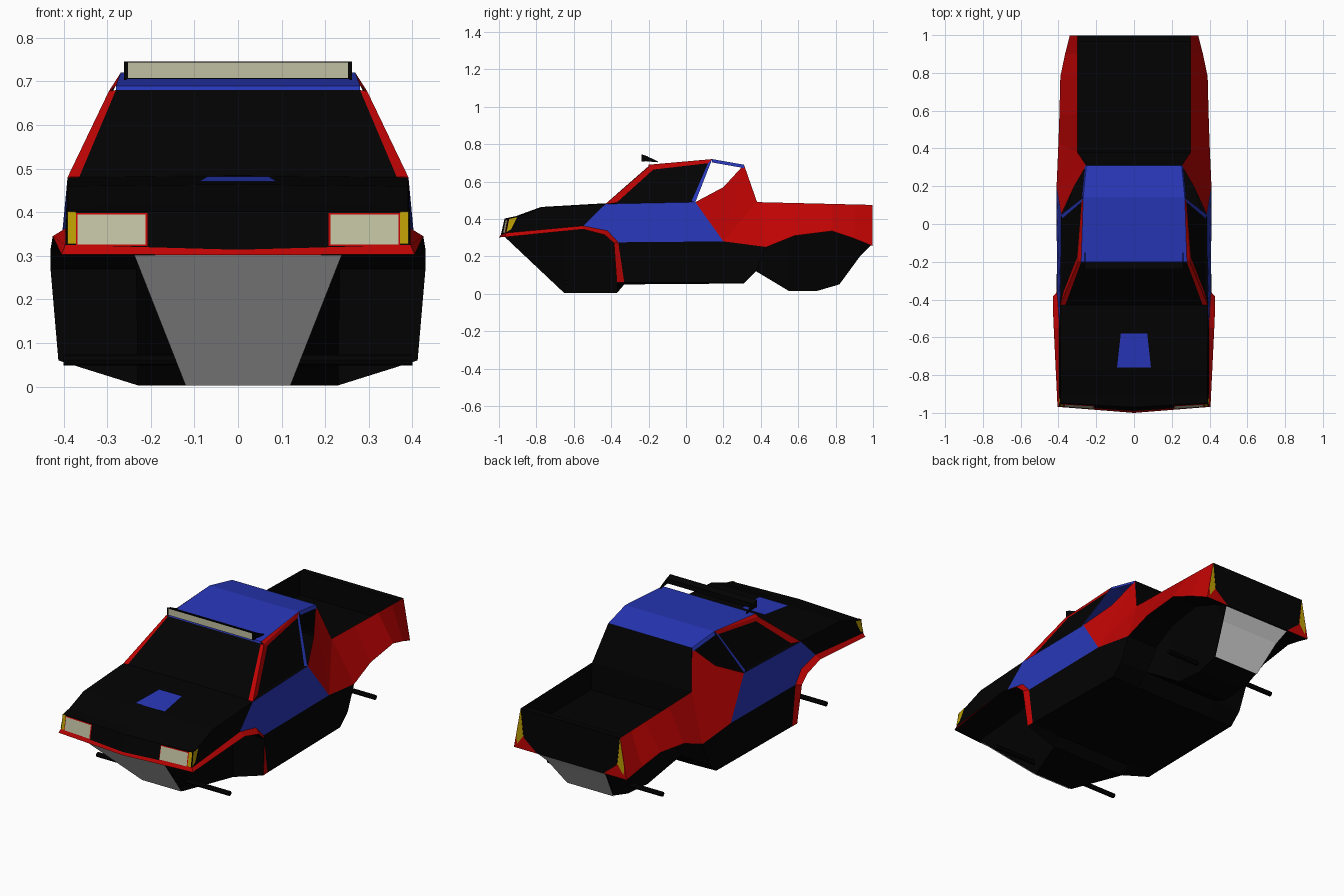
import bpy, bmesh, math
from mathutils import Vector as V

if "Cube" in bpy.data.objects:
    bpy.data.objects.remove(bpy.data.objects["Cube"])


def material(name, rgb):
    m = bpy.data.materials.new(name)
    m.diffuse_color = (*rgb, 1)
    m.use_nodes = True
    m.node_tree.nodes["Principled BSDF"].inputs["Base Color"].default_value = m.diffuse_color
    return m


RED = material("red paint", (0.52, 0.001, 0.001))
BLUE = material("blue paint", (0.021, 0.038, 0.48))
BLACK = material("black", (0.0007, 0.0007, 0.0007))
GREY = material("bare metal", (0.76, 0.76, 0.76))
LAMP = material("lamp glass", (0.53, 0.53, 0.36))
AMBER = material("amber lens", (0.5, 0.34, 0.001))


def panel(name, mat, polys, mirror=True, inward=False):
    """Sheet panels given as point lists, facing away from the body axis."""
    bm = bmesh.new()
    for poly in polys:
        for s in ((1, -1) if mirror else (1,)):
            pts = [V((p[0] * s, p[1], p[2])) for p in poly]
            f = bm.faces.new([bm.verts.new(p) for p in pts])
            f.normal_update()
            c = f.calc_center_median()
            out = c - V((0, max(-0.6, min(0.6, c.y)), 0.35))
            if (f.normal.dot(out) < 0) != inward:
                f.normal_flip()
    bmesh.ops.remove_doubles(bm, verts=bm.verts, dist=0.0005)
    return finish(name, mat, bm)


def finish(name, mat, bm):
    me = bpy.data.meshes.new(name)
    bm.to_mesh(me)
    bm.free()
    me.materials.append(mat)
    ob = bpy.data.objects.new(name, me)
    bpy.context.collection.objects.link(ob)
    return ob


def extrude_x(name, mat, profile, x0, x1):
    """Solid from a (y, z) profile between two x positions."""
    bm = bmesh.new()
    a = [bm.verts.new((x0, y, z)) for y, z in profile]
    b = [bm.verts.new((x1, y, z)) for y, z in profile]
    n = len(a)
    bm.faces.new(a)
    bm.faces.new(b[::-1])
    for i in range(n):
        bm.faces.new((a[i], b[i], b[(i + 1) % n], a[(i + 1) % n]))
    bmesh.ops.recalc_face_normals(bm, faces=bm.faces)
    return finish(name, mat, bm)


def strips(a, b):
    """Quads joining two equally long point rows."""
    return [[a[i], a[i + 1], b[i + 1], b[i]] for i in range(len(a) - 1)]


def mid(p, q, t):
    return tuple(V(p).lerp(V(q), t))


def at_x(p, x):
    return (x, p[1], p[2])


def flip(p):
    return (-p[0], p[1], p[2])


def across(p, q):
    """Full-width quad between two right-hand points."""
    return [p, flip(p), flip(q), q]


# Key points of the right-hand side
END = 0.998
nose, lip = (0, -1.0, 0.302), (0.405, -0.968, 0.303)
nose_up, lip_up = (0, -0.99, 0.314), (0.396, -0.962, 0.325)
hood0, hood1 = (0.39, -0.948, 0.402), (0.39, -0.90, 0.412)
hood2, hood3 = (0.39, -0.775, 0.46), (0.391, -0.43, 0.48)
nose_top = (0, -0.97, 0.402)
belt, sill = (0.385, 0.05, 0.49), (0.41, 0.20, 0.28)
roof1, roof2, roof3 = (0.296, -0.20, 0.678), (0.269, 0.14, 0.72), (0.252, 0.31, 0.69)
rim1, rim2 = (0.30, 0.38, 0.49), (0.30, END, 0.475)
flare_out = [lip_up, (0.396, -0.55, 0.363), (0.402, -0.42, 0.337),
             (0.408, -0.362, 0.275), (0.41, -0.33, 0.06)]
flare_in = [lip, (0.425, -0.55, 0.345), (0.43, -0.435, 0.315),
            (0.43, -0.385, 0.27), (0.412, -0.37, 0.06)]
arch = [(0.40, 0.43, 0.25), (0.395, 0.58, 0.31), (0.39, 0.78, 0.335),
        (0.365, 0.90, 0.295), (0.34, END, 0.255)]

# Nose, hood and front wings
panel("nose_lip", RED, [[nose, lip, lip_up, nose_up]])
panel("nose_panel", BLACK, [[nose_up, lip_up, hood0, nose_top],
                            [nose, lip, (0.235, -0.95, 0.303), (0, -0.95, 0.303)]])
panel("hood", BLACK, [[nose_top, hood0, hood1, (0, -0.91, 0.415)],
                      [(0, -0.91, 0.415), hood1, hood2, (0, -0.775, 0.464)],
                      [(0, -0.775, 0.464), hood2, hood3, (0, -0.43, 0.484)]])
panel("front_wing", BLACK, [[lip_up, flare_out[1], hood3, hood2, hood1, hood0]])
panel("front_flare", RED, strips(flare_out, flare_in))
panel("hood_scoop", BLUE, [[(0.07, -0.58, 0.482), (-0.07, -0.58, 0.482),
                            (-0.09, -0.76, 0.470), (0.09, -0.76, 0.470)]], False)


# Headlights and corner lenses follow the nose face
def on_nose(x, z, lift):
    t = (z - 0.32) / 0.082
    lower = -0.99 + 0.028 * x / 0.396
    upper = -0.97 + 0.022 * x / 0.39
    return (x, lower + (upper - lower) * t - lift, z)


def nose_plate(name, mat, x0, x1, z0, z1, lift):
    panel(name, mat, [[on_nose(x0, z0, lift), on_nose(x1, z0, lift),
                       on_nose(x1, z1, lift), on_nose(x0, z1, lift)]])


nose_plate("headlight_frame", RED, 0.208, 0.372, 0.322, 0.398, 0.003)
nose_plate("headlight", LAMP, 0.212, 0.368, 0.326, 0.395, 0.006)
nose_plate("corner_lens_front", AMBER, 0.372, 0.391, 0.327, 0.402, 0.005)
panel("corner_lens_side", AMBER, [[(0.398, -0.962, 0.328), (0.393, -0.945, 0.40),
                                   (0.393, -0.902, 0.41), (0.397, -0.935, 0.345)]])

# Doors and lower side panels
panel("door", BLUE, [[flare_out[1], hood3, belt, sill, flare_out[3], flare_out[2]]])
panel("rocker", BLACK, [[flare_out[3], sill, (0.40, 0.31, 0.06), flare_out[4]],
                        [sill, arch[0], (0.40, 0.375, 0.12), (0.40, 0.31, 0.06)]])
panel("underside", BLACK, [[flare_out[4], (0.40, 0.31, 0.06),
                            (0.23, 0.31, 0.055), (0.23, -0.33, 0.05)],
                           [flare_in[4], flare_out[4], (0.23, -0.33, 0.05),
                            (0.23, -0.37, 0.003)]])

# Side window inside its frame of pillars and rail
corners = [hood3, roof1, roof2, belt]
inner = [(0.377, -0.37, 0.488), (0.300, -0.175, 0.664),
         (0.277, 0.118, 0.698), (0.379, 0.03, 0.495)]
roof_front = (0.28, -0.20, 0.69)
panel("front_pillar", RED, [[corners[0], corners[1], inner[1], inner[0]]])
panel("roof_rail", RED, [[corners[1], corners[2], inner[2], inner[1]],
                         [roof_front, roof1, roof2]])
panel("rear_pillar", BLUE, [[corners[2], corners[3], inner[3], inner[2]]])
panel("side_window", BLACK, [inner, [corners[0], inner[0], inner[3], corners[3]]])

# Windscreen with red edges
glass_low, glass_top = (0.364, -0.43, 0.481), (0.28, -0.203, 0.68)
panel("windscreen", BLACK, [across(glass_low, glass_top)], False)
panel("windscreen_edge", RED, [[glass_low, hood3, roof1, glass_top]])

# Roof, open rear quarter and back window
panel("roof", BLUE, [across(roof_front, roof2), across(roof2, roof3),
                     across(roof_front, glass_top)], False)
drop = lambda p: (p[0] + 0.008, p[1], p[2] - 0.018)
panel("quarter_strip", BLUE, [[roof2, roof3, drop(roof3), drop(roof2)]])
panel("quarter_panel", RED, [[belt, (0.316, 0.20, 0.57), roof3, sill]])
panel("buttress", RED, [[sill, roof3, rim1], [sill, rim1, arch[0]]])
panel("back_window", BLACK, [across(at_x(roof3, 0.25), rim1)], False)
panel("rear_deck", BLACK, [across((0.365, 0.05, 0.48), (0.27, 0.375, 0.48))], False)

# Load bed: outer sides, inner box and tail
rim = [mid(rim1, rim2, (p[1] - 0.38) / (END - 0.38)) for p in arch]
rim[0] = rim1
panel("bed_side", RED, strips(rim, arch))
FLOOR = 0.345
low1, low2 = (0.30, 0.39, FLOOR), (0.30, 0.965, FLOOR)
top2 = (0.30, 0.965, 0.475)
panel("bed_lining", BLACK, [[rim1, top2, low2, low1]], inward=True)
panel("bed_box", BLACK, [across(low1, low2), across(rim1, low1),
                         across(top2, low2), across(top2, rim2)], False)
panel("tail_panel", BLACK, [[rim2, (0.28, END, 0.32), (0.2, END, 0.255),
                             (-0.2, END, 0.255), (-0.28, END, 0.32), flip(rim2)]], False)
panel("tail_lamp", AMBER, [[rim2, (0.325, END, 0.32), (0.322, END, 0.275),
                            (0.283, END, 0.33)]])
panel("tail_corner", RED, [[rim2, arch[4], (0.322, END, 0.275), (0.325, END, 0.32)],
                           [(0.283, END, 0.33), (0.322, END, 0.275), arch[4],
                            (0.2, END, 0.255)]])

# Wheel wells
panel("front_well", BLACK, strips(flare_in, [at_x(p, 0.23) for p in flare_in]), inward=True)
panel("front_well_skirt", BLACK, [[flare_in[4], (0.23, -0.37, 0.06), (0.23, -0.37, 0.003)]])
rear_row = [(0.40, 0.31, 0.06), (0.40, 0.375, 0.12)] + arch
panel("rear_well", BLACK, strips(rear_row, [at_x(p, 0.20) for p in rear_row]), inward=True)

# Central chassis tub: stations of y, top z, bottom z, bottom half width
tub = [(-0.965, 0.305, 0.300, 0.235), (-0.65, 0.345, 0.003, 0.12), (-0.37, 0.35, 0.003, 0.23),
       (-0.33, 0.35, 0.05, 0.235), (0.31, 0.341, 0.055, 0.235), (0.375, 0.341, 0.12, 0.23),
       (0.55, 0.341, 0.015, 0.155), (0.70, 0.341, 0.015, 0.14), (0.82, 0.338, 0.05, 0.14),
       (0.93, 0.30, 0.20, 0.18), (0.988, 0.264, 0.258, 0.205)]
top_row = [(0.235, y, t) for y, t, b, w in tub]
low_row = [(w, y, b) for y, t, b, w in tub]
panel("chassis_side", BLACK, strips(top_row, low_row))
panel("chassis_floor", BLACK, [across(p, q) for p, q in zip(low_row, low_row[1:])], False)

# Skid plates on both ends
panel("front_skid_plate", GREY, [across((0.238, -0.972, 0.302), (0.12, -0.655, 0.002))], False)
panel("rear_skid_plate", GREY, [across((0.205, 0.992, 0.255), (0.18, 0.936, 0.197)),
                                across((0.18, 0.936, 0.197), (0.14, 0.825, 0.047))], False)

# Axles
for name, y, z, x in (("front_axle", -0.64, 0.061, 0.40), ("rear_axle", 0.692, 0.062, 0.345)):
    ring = [(y + 0.013 * math.cos(i * math.pi / 4), z + 0.013 * math.sin(i * math.pi / 4))
            for i in range(8)]
    extrude_x(name, BLACK, ring, -x, x)

# Roof light bar with wedge-shaped end plates
extrude_x("light_bar", BLACK, [(-0.238, 0.746), (-0.238, 0.706), (-0.205, 0.71),
                               (-0.205, 0.735)], -0.262, 0.262)
panel("light_bar_lens", LAMP, [across((0.252, -0.24, 0.743), (0.252, -0.24, 0.708))], False)
for s in (-1, 1):
    extrude_x("light_bar_end", BLACK, [(-0.21, 0.736), (-0.21, 0.708), (-0.15, 0.703),
                                       (-0.15, 0.708)], s * 0.256, s * 0.262)
